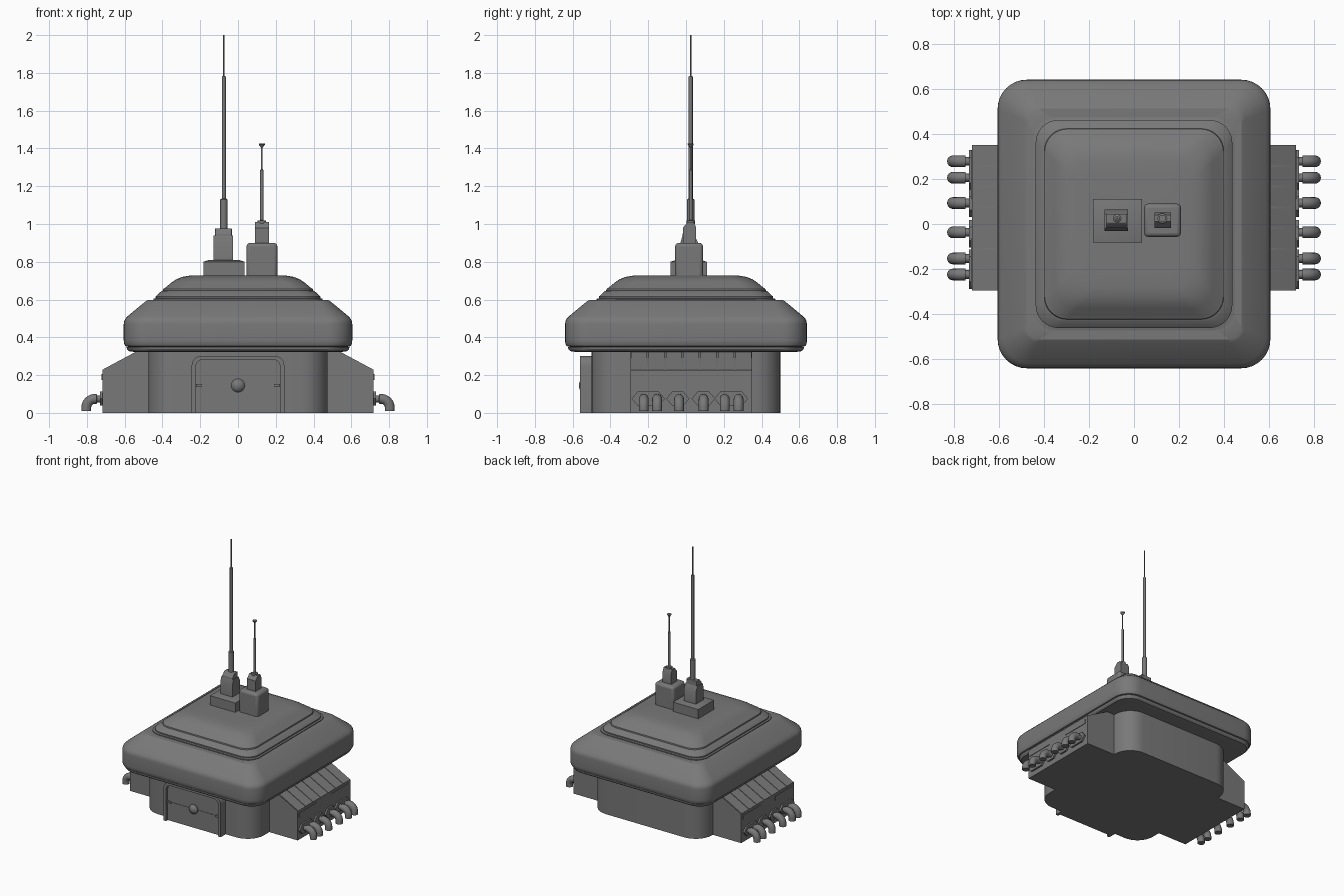
import bpy, bmesh, math

if "Cube" in bpy.data.objects:
    bpy.data.objects.remove(bpy.data.objects["Cube"])

grey = bpy.data.materials.new("dark grey metal")
grey.diffuse_color = (0.19, 0.19, 0.19, 1)
grey.use_nodes = True
grey.node_tree.nodes["Principled BSDF"].inputs["Base Color"].default_value = grey.diffuse_color


def finish(name, bm, bevel=0, mirror=False, angle=30):
    bmesh.ops.recalc_face_normals(bm, faces=bm.faces)
    me = bpy.data.meshes.new(name)
    bm.to_mesh(me)
    bm.free()
    ob = bpy.data.objects.new(name, me)
    bpy.context.collection.objects.link(ob)
    me.materials.append(grey)
    bpy.ops.object.select_all(action='DESELECT')
    ob.select_set(True)
    bpy.context.view_layer.objects.active = ob
    bpy.ops.object.shade_smooth_by_angle(angle=math.radians(angle))
    if bevel:
        m = ob.modifiers.new("bevel", 'BEVEL')
        m.width, m.segments = bevel, 3
    if mirror:
        ob.modifiers.new("mirror", 'MIRROR')
    return ob


def rounded(hx, hy, r, n=8):
    pts = []
    for k, (sx, sy) in enumerate([(1, 1), (-1, 1), (-1, -1), (1, -1)]):
        for i in range(n + 1):
            a = math.pi / 2 * (k + i / n)
            pts.append((sx * (hx - r) + r * math.cos(a), sy * (hy - r) + r * math.sin(a)))
    return pts


def skin(name, rings, **kw):
    """Join rings of points into a closed tube."""
    bm = bmesh.new()
    vs = [[bm.verts.new(p) for p in ring] for ring in rings]
    n = len(vs[0])
    for a, b in zip(vs, vs[1:]):
        for i in range(n):
            bm.faces.new((a[i], a[(i + 1) % n], b[(i + 1) % n], b[i]))
    bm.faces.new(vs[0])
    bm.faces.new(vs[-1])
    return finish(name, bm, **kw)


def loft(name, profile, dy, **kw):
    """Rounded rectangles: (half x, z, corner radius)."""
    return skin(name, [[(x, y, z) for x, y in rounded(hx, hx + dy, r)]
                       for hx, z, r in profile], **kw)


def prism(name, pts, place, a, b, **kw):
    return skin(name, [[place(p, q, t) for p, q in pts] for t in (a, b)], **kw)


def box(name, x0, x1, y0, y1, z0, z1, **kw):
    return prism(name, [(x0, y0), (x1, y0), (x1, y1), (x0, y1)],
                 lambda p, q, t: (p, q, t), z0, z1, **kw)


def turned(name, x, y, profile, n=16):
    """Round rod from (radius, z) steps."""
    return skin(name, [[(x + r * math.cos(2 * math.pi * i / n),
                         y + r * math.sin(2 * math.pi * i / n), z) for i in range(n)]
                       for r, z in profile])


along_x = lambda p, q, t: (t, p, q)
along_y = lambda p, q, t: (p, t, q)

# Main body
loft("body", [(0.475, 0, 0.14), (0.475, 0.335, 0.14)], 0.025)

# Roof: lower lip, wide rounded skirt, shoulder
loft("roof_lip", [(0.55, 0.323, 0.10), (0.578, 0.327, 0.11), (0.588, 0.338, 0.12),
                  (0.59, 0.349, 0.12), (0.58, 0.350, 0.11), (0.58, 0.37, 0.11)], 0.035)
loft("roof_skirt", [(0.575, 0.348, 0.11), (0.597, 0.354, 0.125), (0.604, 0.368, 0.13),
                    (0.605, 0.385, 0.13), (0.605, 0.47, 0.13), (0.603, 0.485, 0.13),
                    (0.597, 0.498, 0.125), (0.583, 0.513, 0.12), (0.49, 0.590, 0.065),
                    (0.477, 0.598, 0.06), (0.43, 0.598, 0.09)], 0.035)

# Stepped crown of the roof
loft("roof_crown", [(0.448, 0.59, 0.10), (0.448, 0.604, 0.10), (0.436, 0.607, 0.10),
                    (0.436, 0.616, 0.10), (0.405, 0.645, 0.10), (0.398, 0.647, 0.10),
                    (0.396, 0.656, 0.10), (0.386, 0.662, 0.10), (0.350, 0.692, 0.10),
                    (0.325, 0.708, 0.10), (0.295, 0.720, 0.10), (0.26, 0.726, 0.09),
                    (0.20, 0.728, 0.06)], 0.025)

# Front door: arched frame, recessed panel, knob and latch tabs
def arch(w, h, r, n=6):
    pts = [(w, 0)]
    for k, s in ((0, 1), (1, -1)):
        for i in range(n + 1):
            a = math.pi / 2 * (k + i / n)
            pts.append((s * (w - r) + r * math.cos(a), h - r + r * math.sin(a)))
    return pts + [(-w, 0)]

outer, inner = arch(0.245, 0.302, 0.05), arch(0.224, 0.283, 0.04)
prism("door_frame", outer + inner[::-1], along_y, -0.562, -0.48)
prism("door_panel", arch(0.226, 0.285, 0.04), along_y, -0.54, -0.48)
knob = [(0.036, -0.53), (0.036, -0.547), (0.03, -0.556), (0.018, -0.564), (0.006, -0.567)]
skin("door_knob", [[(r * math.cos(math.pi * i / 12), y, 0.145 + r * math.sin(math.pi * i / 12))
                    for i in range(24)] for r, y in knob])
box("door_tab", 0.19, 0.222, -0.55, -0.53, 0.138, 0.152, mirror=True)
box("door_seam", 0.036, 0.19, -0.543, -0.53, 0.143, 0.147, mirror=True)

# Side housings with sloped tops
prism("side_housing", [(0.40, 0), (0.718, 0), (0.718, 0.225), (0.52, 0.33), (0.40, 0.33)],
      along_y, -0.295, 0.35, mirror=True)
for i in range(7):
    y = -0.295 + i * 0.645 / 7
    prism("housing_top_panel", [(0.715, 0.222), (0.719, 0.228), (0.525, 0.332), (0.52, 0.325)],
          along_y, y + 0.004, y + 0.645 / 7 - 0.004, mirror=True)
for y in (-0.28, 0.11):
    box("housing_vent", 0.71, 0.722, y, y + 0.215, 0.173, 0.207, mirror=True)

# Cable connector plates with pointed ends
for y0, y1 in ((-0.288, -0.112), (-0.105, 0.018), (0.03, 0.155), (0.15, 0.328)):
    c = 0.032
    prism("connector_plate", [(y0, 0.075), (y0 + c, 0.038), (y1 - c, 0.038), (y1, 0.075),
                              (y1 - c, 0.113), (y0 + c, 0.113)],
          along_x, 0.71, 0.731, mirror=True)

# Pipes bending down to the ground
path = [(0.72, 0.074, 0, 0.019), (0.747, 0.074, 0, 0.019), (0.748, 0.074, 0, 0.026)]
for i in range(9):
    a = math.pi / 2 * i / 8
    path.append((0.758 + 0.045 * math.sin(a), 0.029 + 0.045 * math.cos(a), a, 0.026))
path.append((0.803, 0.01, math.pi / 2, 0.026))
for y in (-0.224, -0.153, -0.037, 0.093, 0.205, 0.278):
    rings = []
    for x, z, a, r in path:
        rings.append([(x + r * math.sin(a) * math.cos(t), y + r * math.sin(t),
                       z + r * math.cos(a) * math.cos(t))
                      for t in [math.pi * k / 8 for k in range(16)]])
    skin("pipe", rings, mirror=True, angle=40)

# Tall antenna: chamfered plinth, mount, stepped rod
def taper(name, x0, x1, y0, y1, levels, **kw):
    skin(name, [[(x0 + d, y0 + d, z), (x1 - d, y0 + d, z), (x1 - d, y1 - d, z), (x0 + d, y1 - d, z)]
                for d, z in levels], **kw)

taper("tall_plinth", -0.182, 0.035, -0.083, 0.11, [(0, 0.70), (0, 0.80), (0.03, 0.81)])
prism("tall_mount", [(-0.03, 0.80), (0.065, 0.80), (0.065, 0.90), (0.045, 0.94),
                     (-0.018, 0.94), (-0.03, 0.90)], along_x, -0.13, -0.027)
prism("tall_mount_cap", [(-0.018, 0.93), (0.045, 0.93), (0.045, 0.977), (0.005, 0.977),
                         (-0.018, 0.95)], along_x, -0.122, -0.033, bevel=0.004)
turned("tall_rod", -0.075, 0.025, [(0.019, 0.95), (0.019, 1.13), (0.011, 1.135), (0.011, 1.78),
                                   (0.004, 1.783), (0.004, 2.0)])

# Short antenna: rounded block, mount, rod with a flared tip
box("short_plinth", 0.045, 0.208, -0.057, 0.09, 0.70, 0.90, bevel=0.018)
prism("short_mount", [(-0.017, 0.89), (0.052, 0.89), (0.052, 0.985), (0.04, 1.01), (0.01, 1.01),
                      (-0.017, 0.98)], along_x, 0.09, 0.163)
turned("short_rod", 0.126, 0.025, [(0.022, 1.0), (0.022, 1.018), (0.009, 1.02), (0.009, 1.285),
                                   (0.005, 1.29), (0.005, 1.405), (0.016, 1.42), (0.016, 1.425)])
